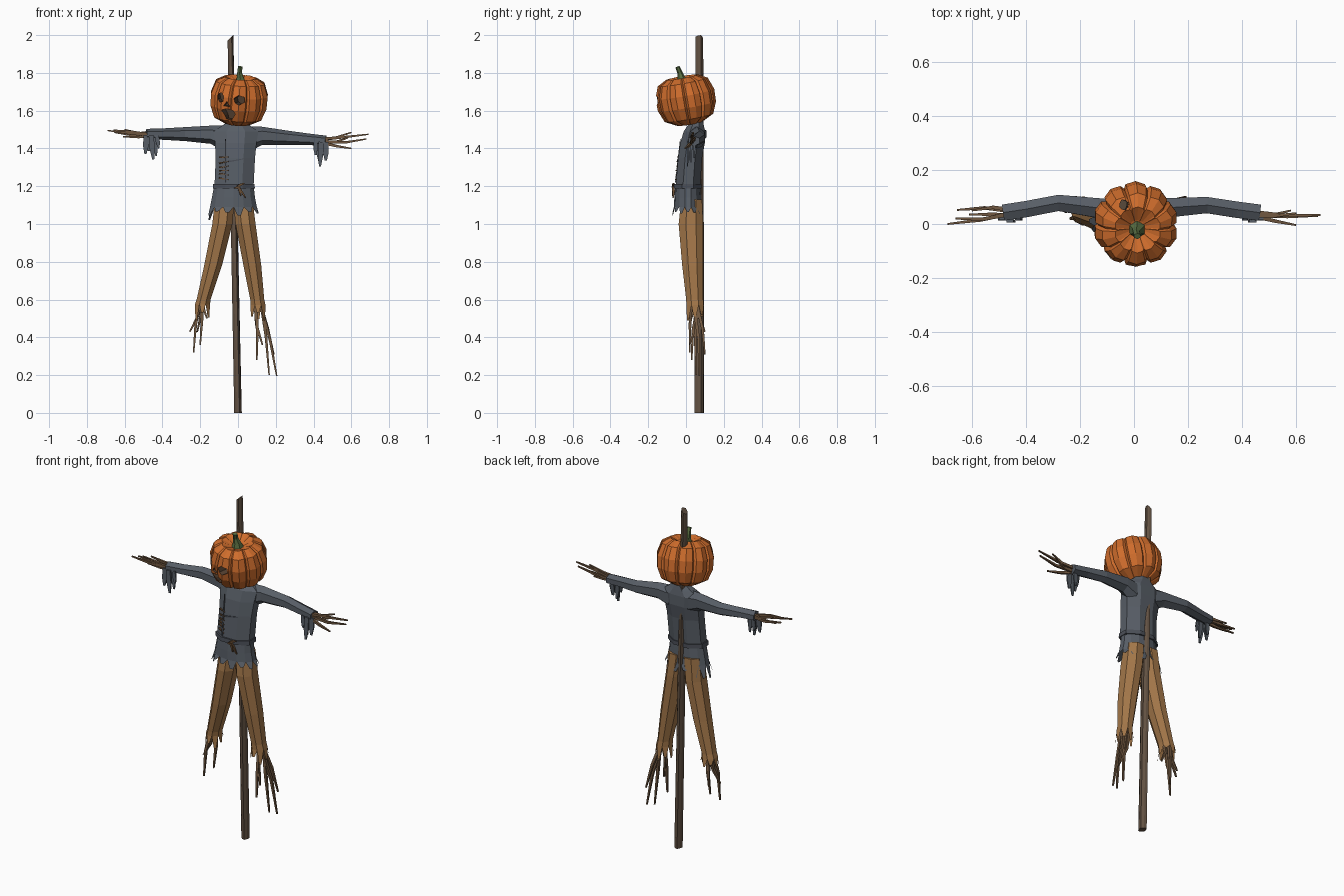
import bpy, bmesh, math, random
from mathutils import Vector, Matrix, Euler

if "Cube" in bpy.data.objects:
    bpy.data.objects.remove(bpy.data.objects["Cube"])
random.seed(4)
X, Y, Z = Vector((1, 0, 0)), Vector((0, 1, 0)), Vector((0, 0, 1))


def material(name, rgb):
    m = bpy.data.materials.new(name)
    m.diffuse_color = (*[(c / 255) ** 2.2 for c in rgb], 1)
    m.use_nodes = True
    m.node_tree.nodes["Principled BSDF"].inputs["Base Color"].default_value = m.diffuse_color
    return m


ORANGE = material("pumpkin orange", (205, 108, 48))
HOLLOW = material("dark hollow", (82, 64, 50))
GREEN = material("stem green", (88, 108, 66))
WOOD = material("weathered wood", (98, 82, 68))
CLOTH = material("grey cloth", (88, 94, 102))
BELT = material("dark grey belt", (76, 80, 88))
TAN = material("tan trousers", (160, 117, 74))
TWIG = material("twig brown", (112, 88, 66))
ROPE = material("rope brown", (104, 78, 54))


def finish(name, bm, mats):
    bmesh.ops.recalc_face_normals(bm, faces=bm.faces[:])
    me = bpy.data.meshes.new(name)
    bm.to_mesh(me)
    bm.free()
    for m in mats:
        me.materials.append(m)
    ob = bpy.data.objects.new(name, me)
    bpy.context.collection.objects.link(ob)
    return ob


def tube(name, path, radii, n, mat, ref=X, axis=None, jag=None, flute=1.0):
    """Loft n-sided rings along path; jag=(min,max) ends it in torn strips."""
    bm = bmesh.new()
    P = [Vector(p) for p in path]
    rings = []
    for i, p in enumerate(P):
        t = axis or (P[min(i + 1, len(P) - 1)] - P[max(i - 1, 0)]).normalized()
        u = (ref - t * ref.dot(t)).normalized()
        v = t.cross(u)
        s = 1 / math.cos(math.pi / n)
        ring = []
        for k in range(n):
            a = (k + .5) * 2 * math.pi / n
            f = s * (flute if k % 2 else 1)
            ring.append(bm.verts.new(p + u * math.cos(a) * radii[i][0] * f + v * math.sin(a) * radii[i][1] * f))
        rings.append(ring)
    for a, b in zip(rings, rings[1:]):
        for k in range(n):
            bm.faces.new((a[k], a[(k + 1) % n], b[(k + 1) % n], b[k]))
    bm.faces.new(rings[0][::-1])
    if jag:
        for k in range(n):
            a, b = rings[-1][k], rings[-1][(k + 1) % n]
            mid = (a.co + b.co) / 2
            out = mid - P[-1]
            d = t * random.uniform(*jag) + out * .15
            c = [bm.verts.new(a.co.lerp(b.co, f) + d) for f in (.35, .7)]
            bm.faces.new((a, b, c[1], c[0]))
    else:
        bm.faces.new(rings[-1])
    return finish(name, bm, [mat])


def stick(name, a, b, r, mat, bend=.012):
    a, b = Vector(a), Vector(b)
    mid = a.lerp(b, .5) + Vector([random.uniform(-bend, bend) for _ in range(3)])
    ref = Z if abs((b - a).normalized().z) < .7 else X
    return tube(name, [a, mid, b], [(r, r), (r * .8, r * .8), (r * .4, r * .4)], 4, mat, ref)


# Pole, with an obliquely cut top
pole = tube("pole", [(0, .07, 0), (-.02, .07, 1), (-.04, .071, 1.985)],
            [(.02, .025), (.018, .024), (.015, .02)], 8, WOOD, axis=Z, flute=.86)
for v in pole.data.vertices:
    if v.co.z > 1.5:
        v.co.z += max(-.015, min(.015, v.co.x + .04))

# Pumpkin head: ribbed lathe, tilted forward and turned to one side
place = Matrix.Translation((.005, 0, 1.653)) @ Euler((math.radians(10), math.radians(4), 0)).to_matrix().to_4x4()
profile = [(.032, .1), (.085, .126), (.132, .1), (.155, .035), (.153, -.03), (.128, -.092), (.065, -.125)]
lobes = 10
bm = bmesh.new()
rings = []
for r, z in profile:
    ring = []
    for k in range(lobes):
        for deg, f in ((0, .88), (4, .97), (18, 1.02), (32, .97)):
            a = math.radians(k * 36 + deg)
            ring.append(bm.verts.new((r * f * math.cos(a), r * f * math.sin(a), z * (.96 + .04 * f))))
    rings.append(ring)
m = len(rings[0])
for a, b in zip(rings, rings[1:]):
    for k in range(m):
        bm.faces.new((a[k], b[k], b[(k + 1) % m], a[(k + 1) % m]))
for ring, z in ((rings[0], .095), (rings[-1], -.12)):
    c = bm.verts.new((0, 0, z))
    for k in range(m):
        bm.faces.new((ring[k], ring[(k + 1) % m], c))
bm.transform(place)
head = finish("pumpkin_head", bm, [ORANGE, HOLLOW])

# Carved face: prism cutters make dark pockets
shapes = [
    [(-.068, .045), (-.045, .056), (-.027, .04), (-.03, .012), (-.05, .006), (-.064, .02)],
    [(.03, .036), (.052, .054), (.08, .045), (.084, .02), (.06, .003), (.038, .012)],
    [(-.008, .016), (.008, -.012), (-.024, -.01)],
    [(-.036, -.035), (-.01, -.025), (.03, -.03), (.04, -.05), (.016, -.085), (-.012, -.082), (-.018, -.062)],
]
bm = bmesh.new()
for s, depth in zip(shapes, (.105, .1, .125, .095)):
    back = [bm.verts.new((u, -depth, z)) for u, z in s]
    front = [bm.verts.new((u, -.22, z)) for u, z in s]
    n = len(s)
    bm.faces.new(back)
    bm.faces.new(front[::-1])
    for k in range(n):
        bm.faces.new((back[k], front[k], front[(k + 1) % n], back[(k + 1) % n]))
for f in bm.faces:
    f.material_index = 1
bm.transform(place @ Matrix.Rotation(math.radians(-22), 4, 'Z'))
cutter = finish("face_cutter", bm, [ORANGE, HOLLOW])
cutter.hide_render = True
cutter.hide_viewport = True
mod = head.modifiers.new("carve", 'BOOLEAN')
mod.operation, mod.solver, mod.object = 'DIFFERENCE', 'EXACT', cutter

# Stem
tube("stem", [(.011, -.02, 1.745), (.012, -.026, 1.775), (.008, -.032, 1.8), (.012, -.045, 1.832)],
     [(.03, .03), (.018, .018), (.012, .012), (.012, .01)], 6, GREEN)


# Jacket: body, ragged skirt, belt
def body(name, rows, n, mat, **kw):
    """rows: z, xmin, xmax, ymin, ymax"""
    return tube(name, [((a + b) / 2, (c + d) / 2, z) for z, a, b, c, d in rows],
                [((b - a) / 2, (d - c) / 2) for z, a, b, c, d in rows], n, mat, **kw)


body("jacket_body", [(1.19, -.125, .082, -.055, .075), (1.35, -.118, .09, -.042, .085),
                     (1.43, -.122, .098, -.03, .1), (1.49, -.13, .108, -.012, .1),
                     (1.52, -.085, .065, .008, .095), (1.545, -.05, .04, .02, .09)], 8, CLOTH, axis=Z)
body("jacket_skirt", [(1.21, -.125, .082, -.055, .075), (1.14, -.138, .09, -.06, .08),
                      (1.09, -.148, .1, -.062, .083)], 14, CLOTH, axis=-Z, jag=(.02, .08))
body("belt", [(1.188, -.133, .089, -.063, .082), (1.212, -.131, .088, -.062, .082)], 8, BELT, axis=Z)
for tip in ((.04, -.068, 1.14), (.015, -.072, 1.15), (.035, -.066, 1.215), (-.02, -.068, 1.19)):
    stick("belt_knot", (0, -.068, 1.2), tip, .007, ROPE, .004)

# Jacket seams and stitches
stick("front_seam", (-.064, -.054, 1.22), (-.066, -.03, 1.45), .004, BELT, .001)
stick("pocket_seam", (-.055, -.044, 1.33), (.03, -.043, 1.345), .004, BELT, .001)
for k in range(6):
    z = 1.235 + k * .024
    y = .08 * (z - 1.2)
    stick("stitch", (-.1, -.035 + y, z + random.uniform(-.01, .01)), (-.052, -.06 + y, z), .004, ROPE, .002)

# Sleeves, torn cuffs and twig hands
arms = {
    "left": ([(-.07, .05, 1.455), (-.14, .06, 1.473), (-.28, .078, 1.476), (-.4, .055, 1.476), (-.485, .042, 1.476)],
             [(-.69, 0, 1.495), (-.655, .052, 1.485), (-.61, .035, 1.462), (-.66, .02, 1.497), (-.6, .05, 1.5)]),
    "right": ([(.05, .05, 1.45), (.125, .06, 1.467), (.27, .07, 1.456), (.38, .053, 1.448), (.465, .042, 1.44)],
              [(.69, .033, 1.475), (.68, .03, 1.45), (.6, -.004, 1.4), (.6, .04, 1.485), (.58, .05, 1.455)]),
}
for side, (path, tips) in arms.items():
    tube(side + "_sleeve", path, [(.04, .058), (.036, .042), (.03, .032), (.03, .026), (.03, .024)], 6, CLOTH, Y)
    end = Vector(path[-1])
    sgn = 1 if end.x > 0 else -1
    for tip in tips:
        stick(side + "_hand_twig", end + Vector((-.03 * sgn, random.uniform(-.012, .012), random.uniform(-.01, .01))),
              tip, .008, TWIG)
    for dx, dy, length, w in ((.0, -.022, .1, .014), (-.025, -.03, .13, .013), (-.045, -.012, .11, .011),
                              (-.015, .005, .085, .012), (-.055, -.022, .07, .01)):
        top = end + Vector((dx * sgn, dy, -.005))
        low = top + Vector((random.uniform(-.012, .012), -.004, -length))
        tube(side + "_cuff_tatter", [top, top.lerp(low, .55), low],
             [(w, .006), (w * 1.1, .004), (w * .4, .003)], 4, CLOTH, X)

# Trouser legs with frayed ends and twig feet
legs = {
    "left": ([(-.07, .03, 1.13), (-.083, .026, 1.0), (-.132, .035, .78), (-.182, .046, .6), (-.188, .048, .575)],
             [(-.255, .045, .43), (-.235, .02, .32), (-.215, .1, .43), (-.2, .06, .36), (-.165, .03, .5)]),
    "right": ([(.025, .03, 1.13), (.04, .026, 1.0), (.076, .035, .78), (.102, .046, .6), (.106, .048, .57)],
              [(.205, .07, .195), (.165, .055, .2), (.1, .03, .28), (.19, .1, .31), (.13, .02, .36)]),
}
for side, (path, tips) in legs.items():
    tube(side + "_leg", path, [(.052, .055), (.053, .065), (.047, .055), (.037, .045), (.04, .046)],
         8, TAN, axis=-Z, jag=(.015, .085))
    end = Vector(path[-1])
    for tip in tips:
        base = end + Vector((random.uniform(-.015, .015), random.uniform(-.02, .02), .03))
        stick(side + "_foot_twig", base, tip, .009, TWIG, .014)
